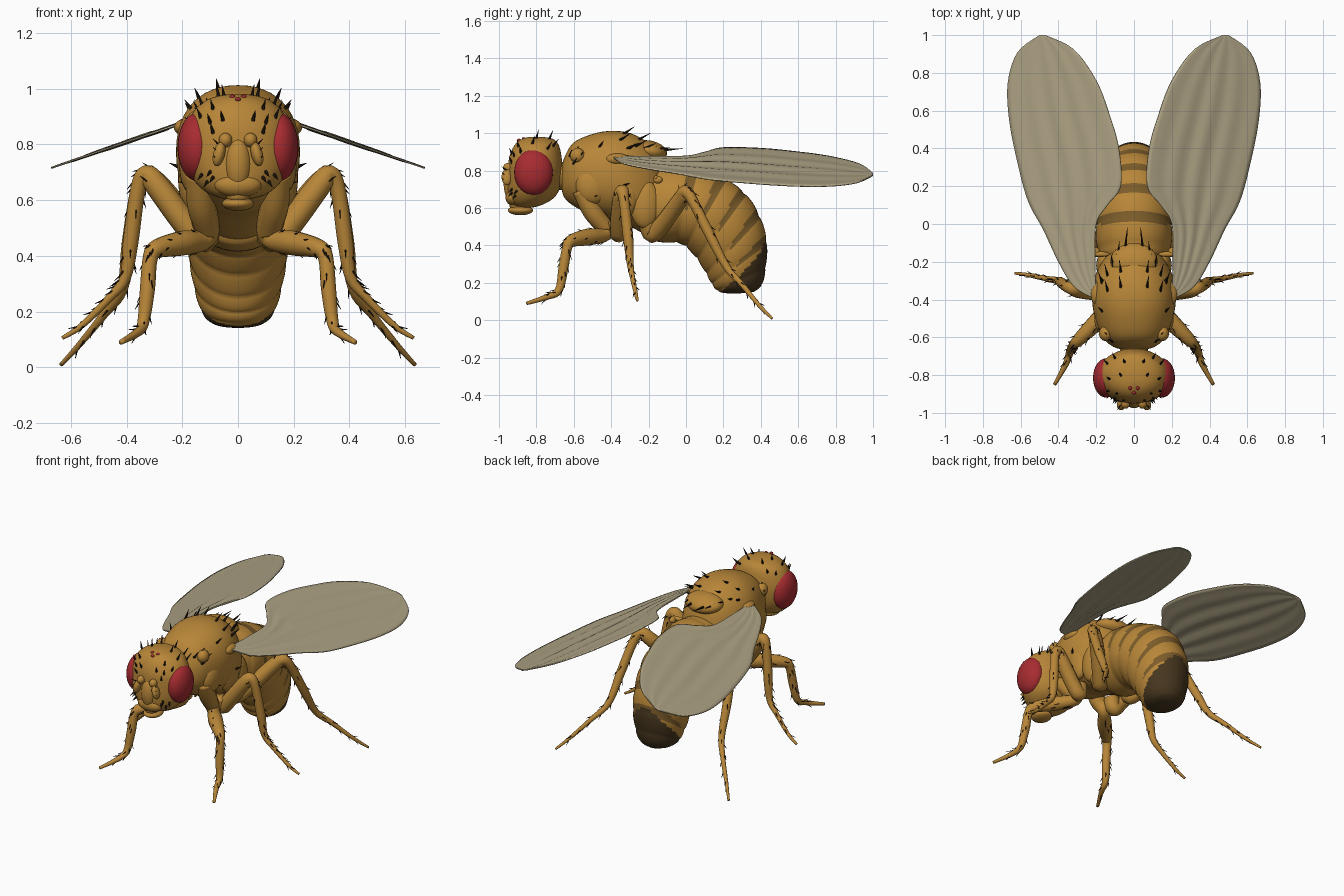
import bpy, bmesh, math, random
from mathutils import Vector, Matrix
from mathutils.bvhtree import BVHTree

if "Cube" in bpy.data.objects:
    bpy.data.objects.remove(bpy.data.objects["Cube"])

random.seed(4)


def material(name, rgb):
    m = bpy.data.materials.new(name)
    m.diffuse_color = (*rgb, 1)
    m.use_nodes = True
    m.node_tree.nodes["Principled BSDF"].inputs["Base Color"].default_value = m.diffuse_color
    return m


AMBER = material("amber body", (0.48, 0.24, 0.040))
BAND = material("brown band", (0.20, 0.108, 0.023))
DARK = material("dark tail", (0.062, 0.037, 0.013))
BLACK = material("bristle black", (0.016, 0.010, 0.005))
RED = material("eye red", (0.39, 0.025, 0.031))
WING = material("wing tan", (0.41, 0.355, 0.225))


def finish(name, bm, mats, mirror=False, smooth=True):
    bmesh.ops.recalc_face_normals(bm, faces=bm.faces)
    me = bpy.data.meshes.new(name)
    bm.to_mesh(me)
    bm.free()
    for m in mats:
        me.materials.append(m)
    for p in me.polygons:
        p.use_smooth = smooth
    ob = bpy.data.objects.new(name, me)
    bpy.context.collection.objects.link(ob)
    if mirror:
        ob.modifiers.new("mirror", 'MIRROR').use_mirror_merge = False
    return ob


def spline(pts, sub):
    """Catmull-Rom resampling of tuples of any length."""
    out = []
    for i in range(len(pts) - 1):
        a, b, c, d = (pts[max(0, min(len(pts) - 1, i + k))] for k in (-1, 0, 1, 2))
        for s in range(sub):
            t = s / sub
            out.append([0.5 * (2 * q + (r - p) * t + (2 * p - 5 * q + 4 * r - w) * t * t
                               + (3 * q - p - 3 * r + w) * t ** 3) for p, q, r, w in zip(a, b, c, d)])
    return out + [list(pts[-1])]


def loft(bm, rings, rule=None):
    vs = [[bm.verts.new(p) for p in r] for r in rings]
    n = len(vs[0])
    for i in range(len(vs) - 1):
        for j in range(n):
            k = (j + 1) % n
            f = bm.faces.new((vs[i][j], vs[i][k], vs[i + 1][k], vs[i + 1][j]))
            if rule:
                f.material_index = rule(i, j)
    bm.faces.new(vs[0])
    f = bm.faces.new(vs[-1])
    if rule:
        f.material_index = rule(len(vs) - 1, 0)


def body(name, stations, sub, n, mats, rule=None, swell=None, power=1.0):
    """Elliptical sections between two midline points (y,z),(y,z) with a half width."""
    rings = []
    for i, (ya, za, yb, zb, w) in enumerate(spline(stations, sub)):
        g = swell(i / sub) if swell else 1
        ring = []
        for j in range(n):
            a = 2 * math.pi * j / n
            c, s = math.cos(a), math.sin(a)
            c = math.copysign(abs(c) ** power, c) * g / 2
            s = math.copysign(abs(s) ** power, s) * g
            ring.append(((w * s), (ya + yb) / 2 + (ya - yb) * c, (za + zb) / 2 + (za - zb) * c))
        rings.append(ring)
    bm = bmesh.new()
    loft(bm, rings, rule)
    return finish(name, bm, mats)


def tube(bm, pts, sub=5, n=14):
    path = spline(pts, sub)
    P = [Vector(p[:3]) for p in path]
    u, rings = Vector((0.3, 1, 0.1)), []
    for i, p in enumerate(P):
        t = (P[min(i + 1, len(P) - 1)] - P[max(i - 1, 0)]).normalized()
        u = (u - t * u.dot(t)).normalized()
        v = t.cross(u)
        rings.append([p + path[i][3] * (u * math.cos(2 * math.pi * j / n) + v * math.sin(2 * math.pi * j / n))
                      for j in range(n)])
    loft(bm, rings)
    return path


def ball(bm, c, r, rot=(0, 0, 0)):
    m = Matrix.Translation(c)
    for ang, ax in zip(rot, 'XYZ'):
        m = m @ Matrix.Rotation(ang, 4, ax)
    bmesh.ops.create_uvsphere(bm, u_segments=28, v_segments=18, radius=1, matrix=m @ Matrix.Diagonal((*r, 1)))


def blob(name, parts, mat, mirror=False):
    bm = bmesh.new()
    for p in parts:
        ball(bm, *p)
    return finish(name, bm, [mat], mirror)


def bristle(bm, p, d, length, r=0.008):
    d = Vector(d).normalized()
    m = Matrix.Translation(Vector(p) + d * (length / 2 - 0.006)) @ d.to_track_quat('Z', 'Y').to_matrix().to_4x4()
    bmesh.ops.create_cone(bm, cap_ends=True, segments=6, radius1=r, radius2=0.0008, depth=length, matrix=m)


def plant(name, ob, jobs):
    """Cast rays on to a part; each job is (axis, spots, lean, length)."""
    me = ob.data
    tree = BVHTree.FromPolygons([v.co for v in me.vertices], [p.vertices[:] for p in me.polygons])
    bm = bmesh.new()
    for axis, spots, lean, length in jobs:
        for a, b in spots:
            o, d = {'top': ((a, b, 3), (0, 0, -1)), 'front': ((a, -3, b), (0, 1, 0)),
                    'side': ((3, a, b), (-1, 0, 0))}[axis]
            hit, nrm, _, _ = tree.ray_cast(Vector(o), Vector(d))
            if hit:
                bristle(bm, hit, nrm * 0.45 + Vector(lean), length)
    return finish(name, bm, [BLACK], True, False)


# Thorax and scutellum
thorax = body("thorax", [
    (-.668, .80, -.665, .70, .05), (-.65, .87, -.65, .655, .11), (-.60, .95, -.60, .61, .165),
    (-.50, .995, -.50, .56, .205), (-.40, 1.012, -.40, .54, .222), (-.30, 1.0, -.30, .50, .213),
    (-.21, .955, -.21, .46, .175), (-.16, .90, -.15, .48, .13), (-.13, .82, -.12, .55, .08)],
    5, 48, [AMBER], power=0.9)
blob("scutellum", [((0, -.195, .905), (.125, .095, .055), (-.2, 0, 0))], AMBER)
blob("side_plates", [((.16, -.50, .72), (.05, .09, .10)), ((.165, -.33, .68), (.05, .08, .13)),
                     ((.15, -.22, .62), (.05, .08, .13)), ((.175, -.37, .86), (.055, .07, .035)),
                     ((.15, -.58, .88), (.035, .04, .04))], AMBER, True)
blob("halteres", [((.175, -.16, .76), (.045, .014, .014)), ((.20, -.15, .75), (.02, .026, .02))], AMBER, True)


# Abdomen: curled down, banded on the back, dark tail
def abdomen_rule(i, j):
    t = i / 8
    d = min(j + .5, 48 - j - .5) / 24
    if t > 5.75 + 1.7 * d:
        return 2
    f = (t + .28) % 1
    return 1 if t > 1.5 and f < .36 and d < .56 and f > .36 * max(0, d - .3) * 2 else 0


body("abdomen", [
    (-.22, .80, -.22, .50, .14), (-.10, .83, -.18, .43, .19), (.05, .815, -.05, .415, .20),
    (.20, .755, .0, .395, .20), (.31, .68, .06, .33, .19), (.39, .56, .11, .25, .175),
    (.43, .42, .14, .195, .158), (.425, .28, .17, .158, .135), (.405, .19, .22, .143, .10),
    (.365, .152, .28, .142, .045)],
    8, 48, [AMBER, BAND, DARK], abdomen_rule, lambda t: 0.985 + 0.035 * abs(math.sin(math.pi * t)) ** 0.6)

# Head, built from back to face sections stacked downward
head = body("head", [
    (-.84, .98, -.77, .98, .03), (-.885, .965, -.71, .968, .095), (-.92, .93, -.68, .935, .148),
    (-.945, .87, -.665, .87, .183), (-.952, .80, -.66, .80, .195), (-.955, .72, -.67, .72, .183),
    (-.95, .66, -.70, .66, .15), (-.93, .62, -.76, .62, .10), (-.89, .602, -.82, .602, .04)],
    5, 48, [AMBER])
bm = bmesh.new()
tube(bm, [(0, -.72, .78, .09), (0, -.66, .77, .075), (0, -.60, .77, .10)])
finish("neck", bm, [AMBER])
blob("face", [((0, -.925, .73), (.05, .05, .10)), ((0, -.92, .655), (.085, .045, .045))], AMBER)
blob("antennae", [((.045, -.95, .815), (.024, .028, .026)),
                  ((.068, -.958, .765), (.021, .028, .045), (0, -.25, 0))], AMBER, True)
blob("eyes", [((.147, -.815, .79), (.070, .104, .122))], RED, True)
blob("ocelli", [((0, -.893, .962), (.010, .010, .008)), ((.02, -.868, .970), (.010, .010, .008)),
                ((-.02, -.868, .970), (.010, .010, .008))], RED)
bm = bmesh.new()
tube(bm, [(0, -.88, .67, .05), (0, -.885, .63, .038), (0, -.885, .59, .045)])
ball(bm, (0, -.885, .587), (.058, .068, .026))
ball(bm, (0, -.90, .615), (.042, .045, .03))
finish("proboscis", bm, [AMBER])

# Wings: sheet between leading and trailing edges, lightly pleated
lead = spline([(.22, -.39), (.32, -.33), (.40, -.20), (.48, -.03), (.56, .12), (.615, .32),
               (.66, .55), (.667, .75), (.615, .91), (.50, 1.0)], 5)
trail = spline([(.20, -.37), (.205, -.20), (.20, 0), (.14, .10), (.07, .20), (.08, .40),
                (.13, .58), (.20, .76), (.32, .925), (.47, 1.0)], 5)
bm = bmesh.new()
rows = []
for i, (a, b) in enumerate(zip(lead, trail)):
    row = []
    for k in range(25):
        u = k / 24
        x, y = a[0] + (b[0] - a[0]) * u, a[1] + (b[1] - a[1]) * u
        fold = .006 * math.sin(9 * math.pi * u) * math.sin(math.pi * u) * math.sin(math.pi * i / (len(lead) - 1))
        row.append(bm.verts.new((x, y, .945 - .343 * x + fold)))
    rows.append(row)
for r, s in zip(rows, rows[1:]):
    for k in range(24):
        bm.faces.new((r[k], r[k + 1], s[k + 1], s[k]))
wing = finish("wings", bm, [WING], True)
thick = wing.modifiers.new("thickness", 'SOLIDIFY')
thick.thickness, thick.offset = .007, 0

# Legs: hip, knee, shin and foot as (x, y, z, radius), with short hairs
front = [(.14, -.56, .70, .05), (.13, -.50, .58, .052), (.11, -.43, .49, .045), (.13, -.44, .455, .038),
         (.20, -.52, .445, .045), (.29, -.61, .425, .034), (.315, -.635, .39, .027), (.325, -.655, .28, .027),
         (.34, -.68, .16, .021), (.36, -.74, .125, .016), (.42, -.85, .09, .009)]
middle = [(.13, -.37, .53, .05), (.14, -.36, .46, .045), (.20, -.36, .53, .046), (.29, -.35, .65, .043),
          (.33, -.34, .69, .035), (.36, -.33, .63, .028), (.385, -.31, .45, .028), (.405, -.30, .32, .02),
          (.46, -.29, .25, .015), (.56, -.27, .15, .011), (.63, -.26, .105, .007)]
hind = [(.12, -.20, .52, .055), (.12, -.18, .46, .048), (.18, -.12, .52, .046), (.28, -.03, .645, .043),
        (.33, .0, .685, .035), (.36, .04, .63, .028), (.39, .13, .45, .027), (.415, .22, .28, .02),
        (.48, .30, .19, .015), (.57, .39, .08, .011), (.635, .46, .009, .007)]
hairs = bmesh.new()
for name, pts in (("front_legs", front), ("middle_legs", middle), ("hind_legs", hind)):
    bm = bmesh.new()
    path = tube(bm, pts)
    finish(name, bm, [AMBER], True)
    for i in range(16, len(path) - 4):
        p, t = Vector(path[i][:3]), (Vector(path[i + 1][:3]) - Vector(path[i][:3])).normalized()
        side = t.cross(Vector((random.uniform(-1, 1), random.uniform(-1, 1), random.uniform(-1, 1)))).normalized()
        bristle(hairs, p + side * path[i][3] * .95, t + side * .5, .035, .004)
finish("leg_hairs", hairs, [BLACK], True, False)

# Bristles on thorax and head
plant("thorax_bristles", thorax, [
    ('top', [(.07, -.33), (.07, -.25), (.14, -.35), (.14, -.27), (.17, -.31), (.11, -.22)], (0, .9, .25), .075),
    ('side', [(-.62, .88), (-.59, .90), (-.60, .84), (-.57, .87), (-.46, .93), (-.30, .92), (-.36, .62),
              (-.33, .72), (-.50, .66)], (.1, .5, .3), .05)])
plant("head_bristles", head, [
    ('top', [(.05, -.73), (.10, -.71), (.14, -.74), (.13, -.82), (.07, -.80)], (.1, .3, .6), .055),
    ('front', [(.09, .93), (.055, .89), (.10, .88), (.135, .90), (.09, .845)], (.05, .1, .6), .04),
    ('front', [(.09, .68), (.11, .665), (.10, .70), (.13, .69)], (.2, -.3, -.5), .035)])
bm = bmesh.new()
for x, y, z, ln in ((.045, -.12, .91, .11), (.085, -.17, .915, .09), (.10, -.22, .925, .07)):
    bristle(bm, (x, y, z), (-.1, 1, .08), ln, .009)
for dz in (-.03, 0, .03):
    bristle(bm, (.075, -.965, .775 + dz), (.5, -.7, .5), .035, .004)
finish("long_bristles", bm, [BLACK], True, False)
